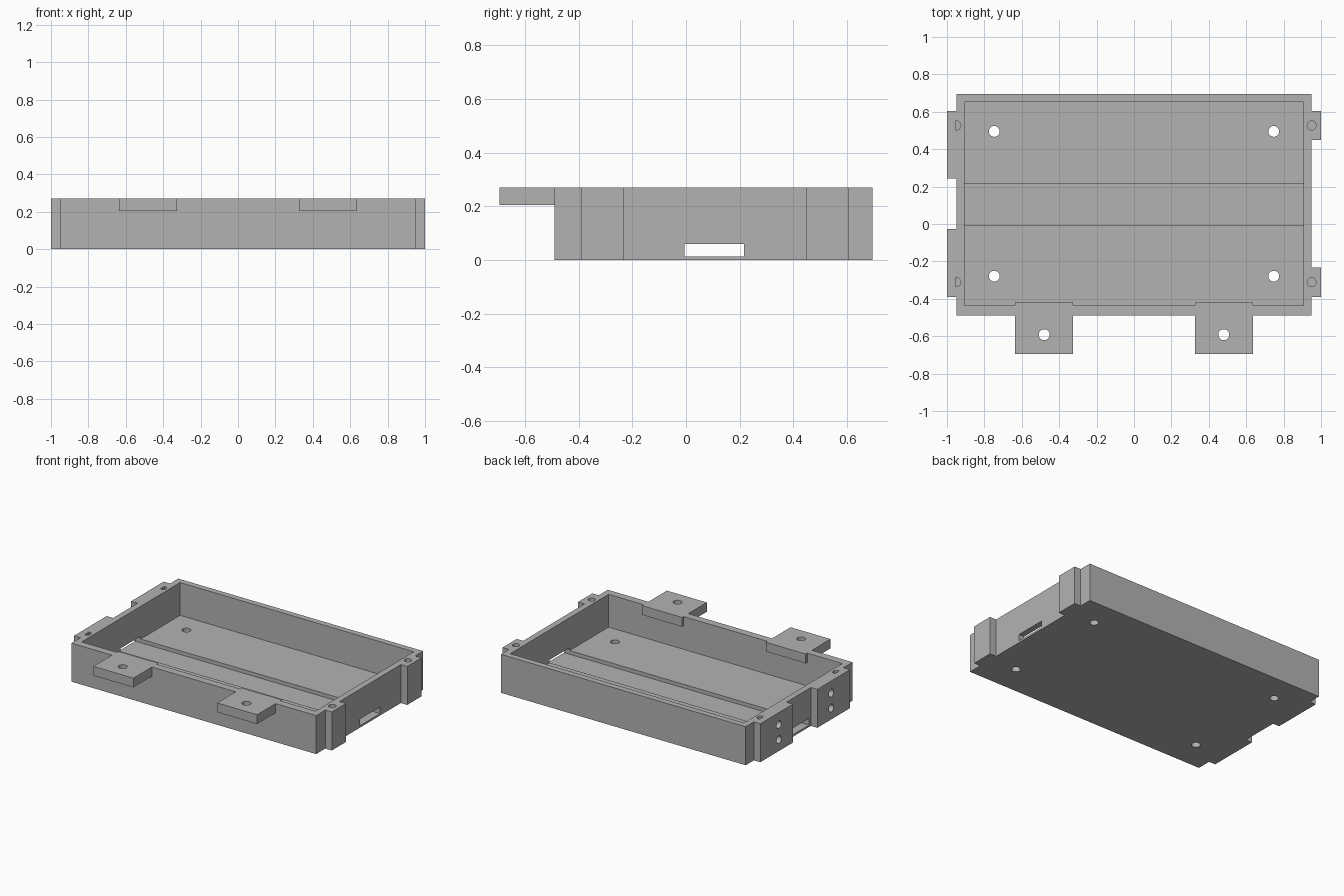
import bpy
import bmesh
from mathutils import Matrix, Vector

cube = bpy.data.objects.get("Cube")
if cube:
    bpy.data.objects.remove(cube, do_unlink=True)

grey = bpy.data.materials.new("plain grey")
grey.use_nodes = True
colour = (0.45, 0.45, 0.45, 1)
grey.diffuse_color = colour
grey.node_tree.nodes["Principled BSDF"].inputs["Base Color"].default_value = colour


def make_object(name, bm):
    bmesh.ops.recalc_face_normals(bm, faces=bm.faces)
    mesh = bpy.data.meshes.new(name)
    bm.to_mesh(mesh)
    bm.free()
    mesh.materials.append(grey)
    obj = bpy.data.objects.new(name, mesh)
    bpy.context.collection.objects.link(obj)
    return obj


def box(name, x, y, z):
    bm = bmesh.new()
    size = [b - a for a, b in (x, y, z)]
    centre = [(a + b) / 2 for a, b in (x, y, z)]
    bmesh.ops.create_cube(bm, size=1, matrix=Matrix.Translation(centre) @ Matrix.Diagonal((*size, 1)))
    return make_object(name, bm)


def rod(name, centre, radius, length, axis="Z", clip_x=None):
    bm = bmesh.new()
    turn = Vector((1, 0, 0) if axis == "X" else (0, 0, 1)).to_track_quat("Z", "Y").to_matrix().to_4x4()
    bmesh.ops.create_cone(bm, cap_ends=True, segments=32, radius1=radius, radius2=radius,
                          depth=length, matrix=Matrix.Translation(centre) @ turn)
    if clip_x is not None:
        bmesh.ops.bisect_plane(bm, geom=bm.verts[:] + bm.edges[:] + bm.faces[:],
                               plane_co=(clip_x, 0, 0), plane_no=(-1, 0, 0), clear_outer=True)
        bmesh.ops.holes_fill(bm, edges=[e for e in bm.edges if e.is_boundary])
    return make_object(name, bm)


def combine(body, tool, operation):
    mod = body.modifiers.new(tool.name, "BOOLEAN")
    mod.operation = operation
    mod.solver = "EXACT"
    mod.object = tool
    graph = bpy.context.evaluated_depsgraph_get()
    mesh = bpy.data.meshes.new_from_object(body.evaluated_get(graph))
    body.modifiers.clear()
    body.data = mesh
    bpy.data.objects.remove(tool, do_unlink=True)


HEIGHT, WALL_X, MID_Y = 0.27, 0.95, 0.108

# Open tray with its floor
tray = box("open_tray", (-WALL_X, WALL_X), (-0.49, 0.695), (0, HEIGHT))
combine(tray, box("pocket", (-0.907, 0.907), (-0.437, 0.653), (0.04, 0.5)), "DIFFERENCE")

# Narrow pads on the left wall and wide pads on the right wall
for side in (-1, 1):
    near, far = sorted((MID_Y + side * 0.34, MID_Y + side * 0.497))
    combine(tray, box("left_pad", (0.93, 1), (near, far), (0, HEIGHT)), "UNION")
    near, far = sorted((MID_Y + side * 0.135, MID_Y + side * 0.497))
    combine(tray, box("right_pad", (-1, -0.93), (near, far), (0, HEIGHT)), "UNION")

# Tabs overhanging the front wall
for side in (-1, 1):
    inner, outer = sorted((side * 0.325, side * 0.635))
    combine(tray, box("front_tab", (inner, outer), (-0.695, -0.42), (0.205, HEIGHT)), "UNION")
    combine(tray, rod("tab_hole", (side * 0.48, -0.592, 0.25), 0.029, 0.3), "DIFFERENCE")

# Floor channel that also opens both end walls
combine(tray, box("channel", (-1.2, 1.2), (-0.006, 0.217), (0.014, 0.06)), "DIFFERENCE")

# Floor holes, blind rim holes and blind side holes
for side in (-1, 1):
    for x in (-0.747, 0.747):
        combine(tray, rod("floor_hole", (x, MID_Y + side * 0.387, 0), 0.029, 0.2), "DIFFERENCE")
    rim_y = MID_Y + side * 0.419
    combine(tray, rod("left_rim_hole", (WALL_X, rim_y, HEIGHT), 0.024, 0.3), "DIFFERENCE")
    combine(tray, rod("right_rim_hole", (-WALL_X, rim_y, HEIGHT), 0.024, 0.3,
                      clip_x=-0.955), "DIFFERENCE")
    for z in (0.08, 0.185):
        combine(tray, rod("side_hole", (-1, MID_Y + side * 0.29, z), 0.027, 0.08, "X"), "DIFFERENCE")

# Flat faces, with smooth hole walls
bpy.context.view_layer.objects.active = tray
tray.select_set(True)
bpy.ops.object.shade_smooth_by_angle(angle=0.5)
